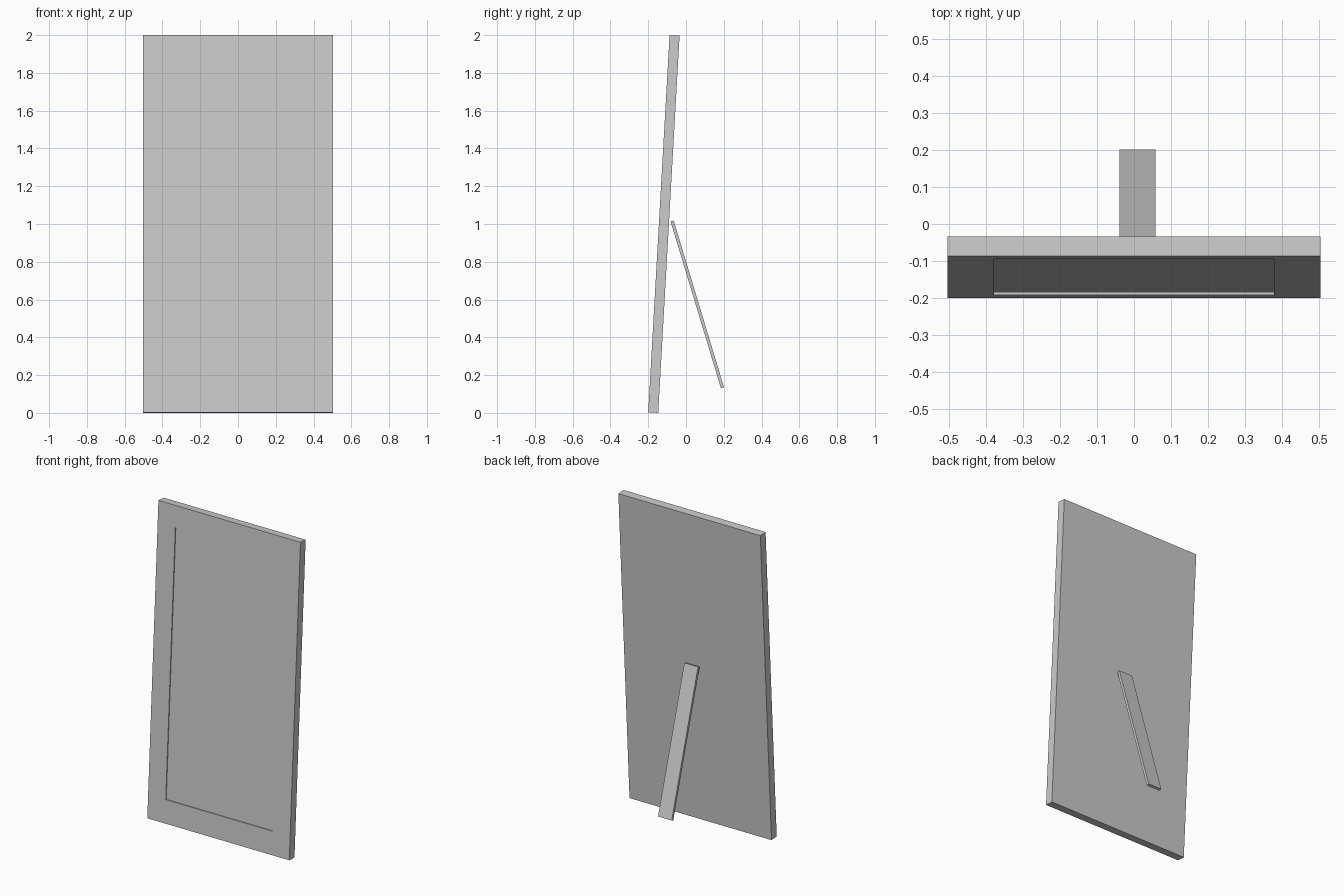
import bpy, bmesh
from math import radians
from mathutils import Vector

if "Cube" in bpy.data.objects:
    bpy.data.objects.remove(bpy.data.objects["Cube"])


def slab(name, size, loc, tilt, pocket=None):
    """Box tilted about x; pocket = (half width, z low, z high, depth) sunk in its front."""
    bm = bmesh.new()
    bmesh.ops.create_cube(bm, size=1)
    bmesh.ops.scale(bm, vec=Vector(size), verts=bm.verts)
    if pocket:
        half, low, high, depth = pocket
        bm.normal_update()
        front = min(bm.faces, key=lambda f: f.calc_center_median().y)
        bmesh.ops.inset_individual(bm, faces=[front], thickness=0.1)
        for v in front.verts:
            v.co.x = half if v.co.x > 0 else -half
            v.co.z = high if v.co.z > 0 else low
        # sink the opening straight back
        floor = bmesh.ops.extrude_discrete_faces(bm, faces=[front])["faces"][0]
        bmesh.ops.translate(bm, vec=(0, depth, 0), verts=floor.verts)
    bmesh.ops.recalc_face_normals(bm, faces=bm.faces)
    mesh = bpy.data.meshes.new(name)
    bm.to_mesh(mesh)
    bm.free()
    obj = bpy.data.objects.new(name, mesh)
    obj.location = loc
    obj.rotation_euler.x = radians(tilt)
    bpy.context.collection.objects.link(obj)
    return obj


# Leaning framed panel with a shallow recess
slab("framed_panel", (1.008, 0.053, 2.0), (0, -0.117, 1.0), -3.24,
     pocket=(0.379, -0.85, 0.863, 0.006))

# Prop strut behind it
slab("back_strut", (0.097, 0.017, 0.923), (0.009, 0.06, 0.574), 16.8)
